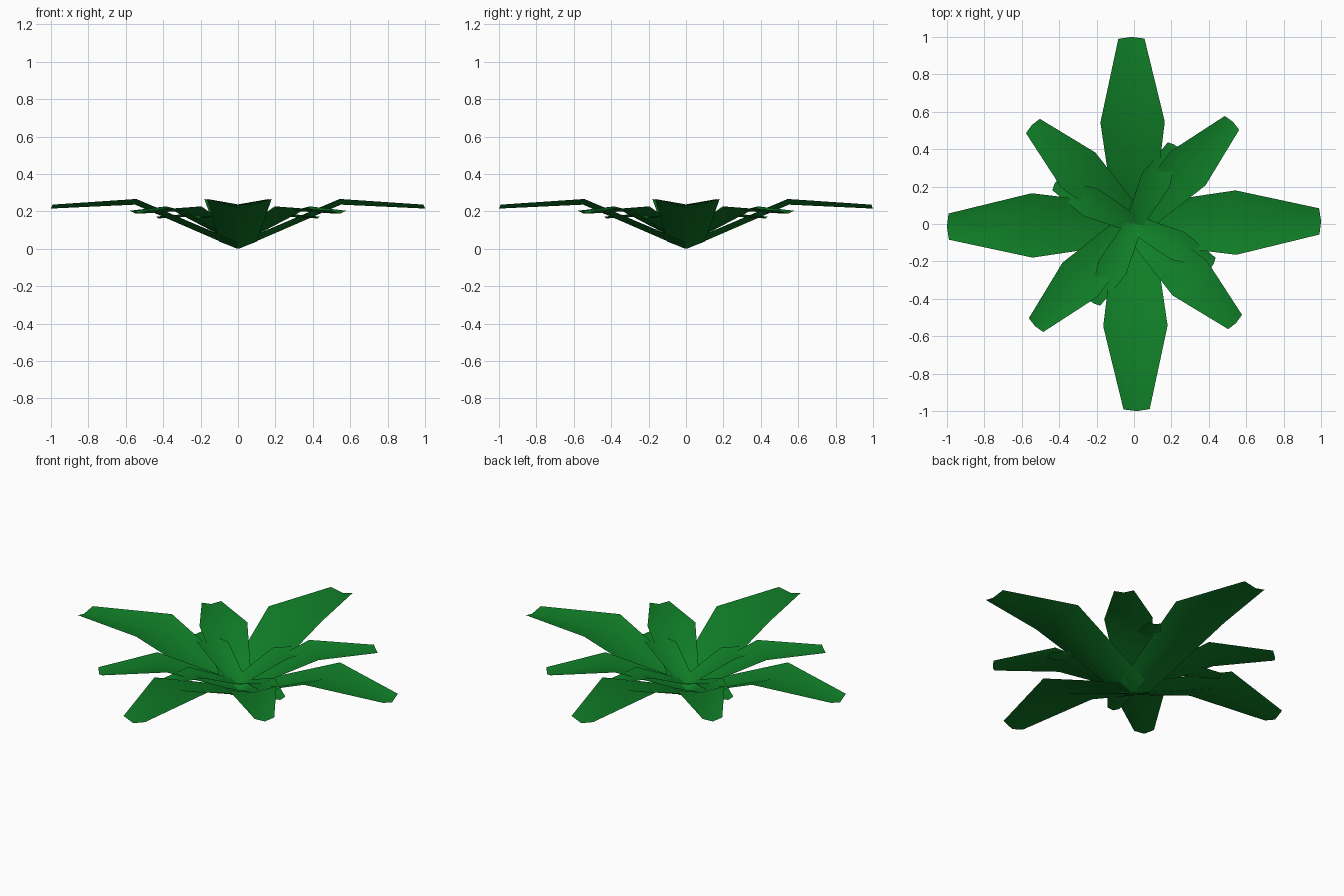
import bpy
from math import radians
from mathutils import Matrix

cube = bpy.data.objects.get("Cube")
if cube:
    bpy.data.objects.remove(cube)

green = bpy.data.materials.new("leaf green")
green.use_nodes = True
colour = (0.005, 0.21, 0.02, 1)
green.diffuse_color = colour
green.node_tree.nodes["Principled BSDF"].inputs["Base Color"].default_value = colour

# Leaf stations from root to tip: centre reach, edge reach, half width, rib height, edge height
STATIONS = [(0.005, 0.01, 0.10, 0.0, 0.038),
            (0.55, 0.545, 0.172, 0.236, 0.266),
            (1.0, 0.99, 0.07, 0.215, 0.236)]


def leaf_mesh(name):
    """One folded leaf pointing along +x, with a lowered middle rib."""
    verts, faces = [], []
    for rib_x, edge_x, half, rib_z, edge_z in STATIONS:
        verts += [(edge_x, -half, edge_z), (rib_x, 0, rib_z), (edge_x, half, edge_z)]
    for row in range(len(STATIONS) - 1):
        for col in range(2):
            a = row * 3 + col
            faces.append((a, a + 3, a + 4, a + 1))
    mesh = bpy.data.meshes.new(name)
    mesh.from_pydata(verts, [], faces)
    mesh.materials.append(green)
    mesh.shade_smooth()
    return mesh


def whorl(name, size, angle, lift):
    """Four equal leaves turned around the centre."""
    for i in range(4):
        mesh = leaf_mesh(f"{name}_{i + 1}")
        turn = Matrix.Rotation(radians(angle + 90 * i), 4, 'Z')
        mesh.transform(Matrix.Translation((0, 0, lift)) @ turn @ Matrix.Scale(size, 4))
        bpy.context.collection.objects.link(bpy.data.objects.new(mesh.name, mesh))


# Three tiers, each smaller and seated higher
whorl("outer_leaf", 1.0, 0.8, 0.0)
whorl("middle_leaf", 0.76, 45.9, 0.024)
whorl("inner_leaf", 0.476, 63.5, 0.06)
